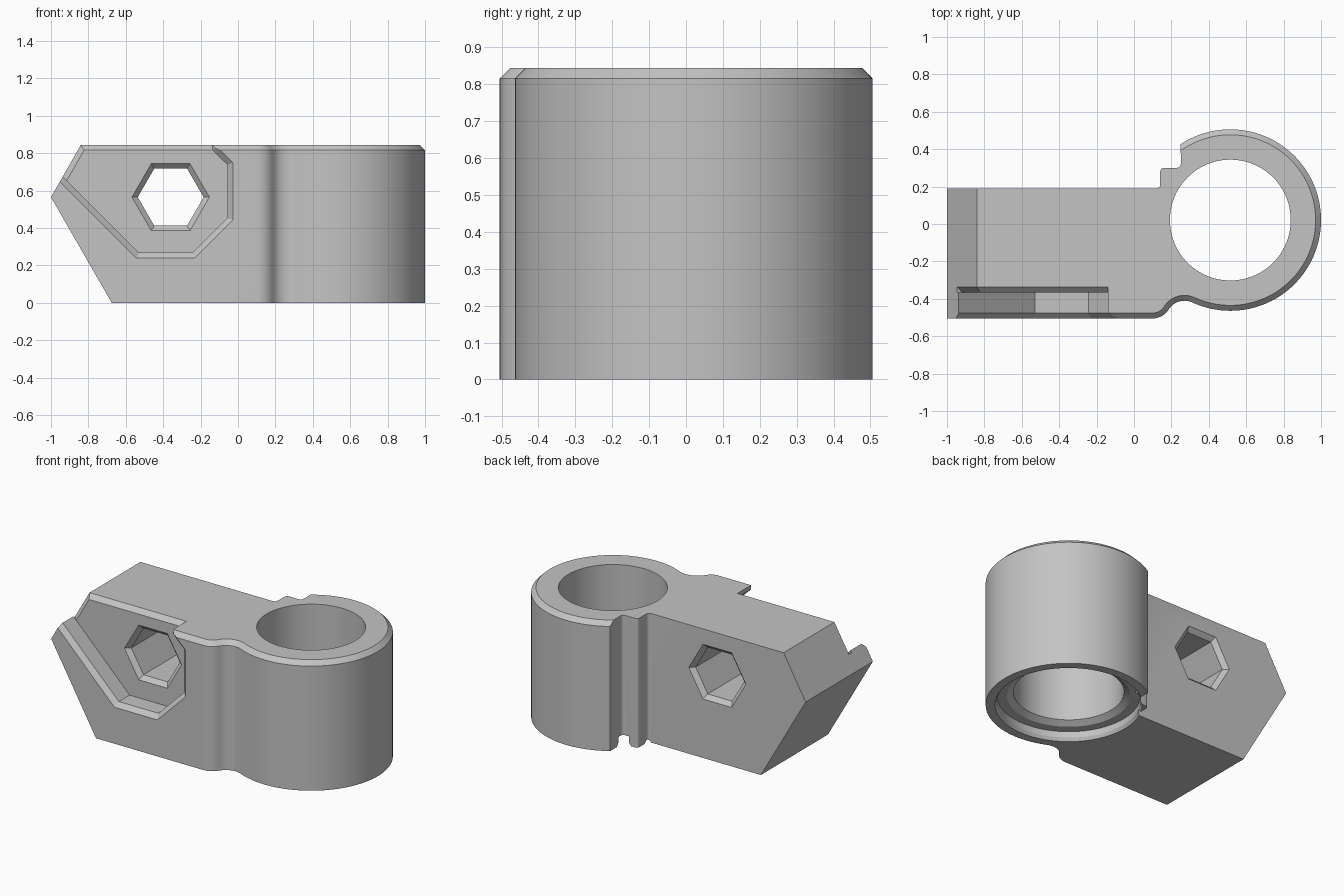
import bpy, bmesh, math
from mathutils import Vector
from mathutils.geometry import intersect_sphere_sphere_2d

if "Cube" in bpy.data.objects:
    bpy.data.objects.remove(bpy.data.objects["Cube"])

H = 0.845          # overall height
CH = 0.029         # chamfer size
FLOOR_Y = -0.365   # depth of the front pocket

grey = bpy.data.materials.new("grey")
grey.diffuse_color = (0.55, 0.55, 0.55, 1)
grey.use_nodes = True
grey.node_tree.nodes["Principled BSDF"].inputs["Base Color"].default_value = grey.diffuse_color


def loft(name, sections):
    """Closed solid through equally sized rings of points."""
    bm = bmesh.new()
    rings = [[bm.verts.new(p) for p in s] for s in sections]
    n = len(rings[0])
    for a, b in zip(rings, rings[1:]):
        for i in range(n):
            j = (i + 1) % n
            bm.faces.new((a[i], a[j], b[j], b[i]))
    bm.faces.new(rings[0])
    bm.faces.new(rings[-1])
    bmesh.ops.recalc_face_normals(bm, faces=bm.faces)
    me = bpy.data.meshes.new(name)
    bm.to_mesh(me)
    bm.free()
    ob = bpy.data.objects.new(name, me)
    bpy.context.collection.objects.link(ob)
    me.materials.append(grey)
    return ob


def arc(c, r, a0, a1, n):
    return [Vector((c[0] + r * math.cos(a0 + (a1 - a0) * i / n),
                    c[1] + r * math.sin(a0 + (a1 - a0) * i / n))) for i in range(n + 1)]


def angle(v):
    return math.atan2(v.y, v.x)


def at_y(pts, y):
    return [(x, y, z) for x, z in pts]


# Plan outline: block, blended front corner, ring, stepped back corner
C, R = Vector((0.515, 0.021)), 0.485
A, r = Vector((0.1, -0.405)), 0.1
B = max(intersect_sphere_sphere_2d(C, R + r, A, 2 * r), key=lambda p: p.x - p.y)
q = math.pi / 2
raw = [Vector((-1.1, -0.505))]
raw += arc(A, r, -q, angle(B - A), 8)
raw += arc(B, r, angle(A - B), angle(C - B), 10)
raw += arc(C, R, angle(B - C), math.atan2(0.406, -0.265), 96)
raw += arc((0.23, 0.32), 0.02, 0, -q, 4)
raw += arc((0.16, 0.28), 0.02, q, 2 * q, 4)
raw += arc((0.12, 0.21), 0.02, 0, -q, 4)
raw += [Vector((-1.1, 0.19))]
outline = [raw[0]]
for p in raw[1:]:
    if (p - outline[-1]).length > 1e-4:
        outline.append(p)

body = loft("clamp_body", [[(p.x, p.y, z) for p in outline] for z in (0, H)])

# Top chamfer along the front and round the ring
bm = bmesh.new()
bm.from_mesh(body.data)
rim = []
for e in bm.edges:
    a, b = e.verts
    m = (a.co + b.co) / 2
    if min(a.co.z, b.co.z) > H - 0.001 and (m.y < -0.2 or m.x > 0.2505):
        rim.append(e)
bmesh.ops.bevel(bm, geom=rim, offset=CH, offset_type='OFFSET', segments=1,
                profile=0.5, affect='EDGES', clamp_overlap=False)
bm.to_mesh(body.data)
bm.free()

cutters = []

# Pointed left end
end = [(-1, 0.565), (-0.8, 0.915), (-1.3, 0.915), (-1.3, -0.06), (-0.64, -0.061)]
cutters.append(loft("end_cutter", [at_y(end, -0.8), at_y(end, 0.5)]))

# Front pocket with chamfered rim
inner = [(-0.138, 1), (-0.138, 0.818), (-0.057, 0.738), (-0.057, 0.455),
         (-0.243, 0.268), (-0.53, 0.268), (-1.2, 0.938), (-1.2, 1)]
outer = [(-0.109, 1), (-0.109, 0.83), (-0.028, 0.75), (-0.028, 0.443),
         (-0.231, 0.239), (-0.542, 0.239), (-1.2, 0.897), (-1.2, 1)]
wide = [(2 * o[0] - i[0], 2 * o[1] - i[1]) for i, o in zip(inner, outer)]
cutters.append(loft("pocket_cutter", [at_y(inner, FLOOR_Y), at_y(inner, -0.505 + CH),
                                      at_y(wide, -0.505 - CH)]))


# Chamfers of the pocket floor along the top edge and the sloped end
def edge_chamfer(name, p0, p1):
    p0, p1 = Vector((p0[0], 0, p0[1])), Vector((p1[0], 0, p1[1]))
    d = (p1 - p0).normalized()
    n = Vector((-d.z, 0, d.x))
    tri = [(-CH, FLOOR_Y), (CH, FLOOR_Y + 2 * CH), (CH, FLOOR_Y)]
    cutters.append(loft(name, [[p + n * o + Vector((0, y, 0)) for o, y in tri]
                               for p in (p0, p1)]))


edge_chamfer("top_edge_cutter", (-1.2, H), (-0.138, H))
edge_chamfer("slope_edge_cutter", (-0.945, 0.661), (-0.74, 1.02))


# Hexagonal hole, flared at both ends
def hexagon(y, rad):
    return [(-0.36 + rad * math.cos(k * math.pi / 3), y,
             0.565 + rad * math.sin(k * math.pi / 3)) for k in range(6)]


cutters.append(loft("hex_cutter", [hexagon(y, rad) for y, rad in
                                   ((-0.392, 0.238), (-0.338, 0.176),
                                    (0.163, 0.176), (0.217, 0.238))]))

# Round bore with a counterbore below
steps = [(-0.03, 0.448), (0.02, 0.418), (0.06, 0.418), (0.06, 0.36),
         (0.085, 0.323), (0.95, 0.323)]
cutters.append(loft("bore_cutter", [[(p.x, p.y, z) for p in arc(C, rad, 0, 4 * q, 96)[:-1]]
                                    for z, rad in steps]))

# Apply all cuts and remove the cutters
bpy.context.view_layer.objects.active = body
for c in cutters:
    mod = body.modifiers.new(c.name, 'BOOLEAN')
    mod.operation = 'DIFFERENCE'
    mod.solver = 'EXACT'
    mod.object = c
    bpy.ops.object.modifier_apply(modifier=mod.name)
    bpy.data.objects.remove(c)

body.select_set(True)
bpy.ops.object.shade_smooth_by_angle(angle=math.radians(25))
